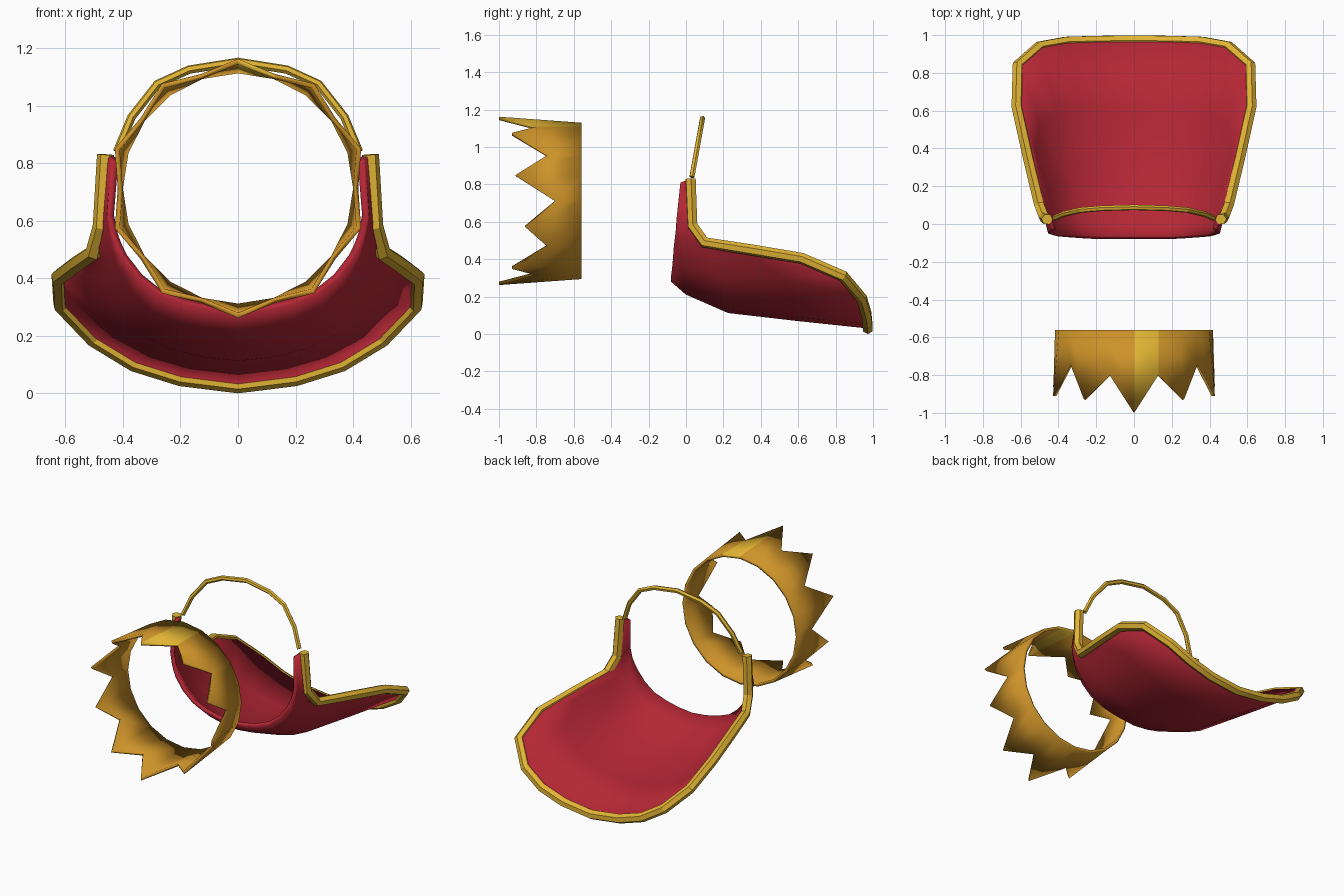
import bpy
from math import sin, cos, pi
from mathutils import Vector

cube = bpy.data.objects.get("Cube")
if cube:
    bpy.data.objects.remove(cube, do_unlink=True)


def make_material(name, colour):
    mat = bpy.data.materials.new(name)
    mat.use_nodes = True
    mat.diffuse_color = (*colour, 1)
    mat.node_tree.nodes["Principled BSDF"].inputs["Base Color"].default_value = (*colour, 1)
    return mat


RED = make_material("deep red", (0.46, 0.02, 0.036))
GOLD = make_material("yellow gold", (0.76, 0.46, 0.035))
AMBER = make_material("amber gold", (0.61, 0.29, 0.022))


def finish(obj, angle):
    bpy.ops.object.select_all(action="DESELECT")
    obj.select_set(True)
    bpy.context.view_layer.objects.active = obj
    bpy.ops.object.shade_smooth_by_angle(angle=angle)


def make_sheet(name, verts, faces, thickness, materials):
    """Thin sheet thickened towards its inner side."""
    mesh = bpy.data.meshes.new(name)
    mesh.from_pydata(verts, [], faces)
    for mat in materials:
        mesh.materials.append(mat)
    obj = bpy.data.objects.new(name, mesh)
    bpy.context.collection.objects.link(obj)
    solid = obj.modifiers.new("thickness", "SOLIDIFY")
    solid.thickness = thickness
    solid.offset = -1
    return obj


def make_tube(name, points, radius, mat):
    """Faceted six-sided bar along a path."""
    curve = bpy.data.curves.new(name, "CURVE")
    curve.dimensions = "3D"
    curve.bevel_depth = radius
    curve.bevel_resolution = 1
    curve.use_fill_caps = True
    spline = curve.splines.new("POLY")
    spline.points.add(len(points) - 1)
    for target, point in zip(spline.points, points):
        target.co = (*point, 1)
    curve.materials.append(mat)
    obj = bpy.data.objects.new(name, curve)
    bpy.context.collection.objects.link(obj)
    bpy.ops.object.select_all(action="DESELECT")
    obj.select_set(True)
    bpy.context.view_layer.objects.active = obj
    bpy.ops.object.convert(target="MESH")
    finish(bpy.context.object, 0.4)


def mirrored(points):
    """Continue a half path, ending on the centre plane, to the other side."""
    return points + [(-x, y, z) for x, y, z in reversed(points[:-1])]


# Half outlines of the scoop, from the upper tip down to the centre
front_edge = mirrored([
    (.44, -.03, .81), (.455, -.05, .62), (.44, -.055, .55), (.425, -.06, .51),
    (.405, -.065, .47), (.35, -.07, .4), (.28, -.075, .345), (.19, -.08, .31),
    (.1, -.08, .29), (0, -.08, .28)])
back_rim = mirrored([
    (.46, .025, .83), (.475, .035, .58), (.5, .1, .49), (.56, .35, .45),
    (.62, .62, .405), (.615, .84, .31), (.5, .94, .19), (.36, .965, .105),
    (.2, .97, .055), (0, .972, .03)])
weights = [0, 0, .1, .25, .4, .8, 1, 1, 1, 1]
weights += weights[-2::-1]

# Scoop: lofted between the two outlines, sagging in the middle
stations = [(0, 0), (.075, .05), (.29, .095), (.64, .05), (1, 0)]
verts = []
for a, b, weight in zip(front_edge, back_rim, weights):
    for t, sag in stations:
        p = Vector(a).lerp(Vector(b), t)
        p.z -= sag * weight
        verts.append(p)
rows = len(stations)
faces = []
for c in range(len(front_edge) - 1):
    for r in range(rows - 1):
        i = c * rows + r
        faces.append((i, i + rows, i + rows + 1, i + 1))
finish(make_sheet("scoop_shell", verts, faces, 0.025, [RED]), 0.8)

# Gold edging and the hoop above the opening
make_tube("scoop_trim", back_rim, 0.03, GOLD)
hoop = [(.42, .84), (.37, .96), (.28, 1.075), (.17, 1.125), (0, 1.152)]
make_tube("arched_hoop",
          mirrored([(x, .03 + .18 * (z - .83), z) for x, z in hoop]), 0.015, GOLD)

# Crown: a ring lying on its side, with ten points towards the front
COUNT = 20
CENTRE = 0.712
tips = [-1, -.93, -.91, -.86, -.93, -1]
valleys = [-.8, -.74, -.7, -.74, -.8]
verts = []
for k in range(COUNT):
    side = min(k, COUNT - k)
    is_tip = side % 2 == 0
    edge_y = (tips if is_tip else valleys)[side // 2]
    edge_radius = 0.45 if is_tip else 0.418
    for radius, y in ((.418, -.56), (edge_radius, edge_y)):
        angle = k * 2 * pi / COUNT
        verts.append((radius * sin(angle), y, CENTRE + radius * cos(angle)))
faces = []
for k in range(COUNT):
    i, j = 2 * k, 2 * ((k + 1) % COUNT)
    faces.append((i, i + 1, j + 1, j))
crown = make_sheet("crown_ring", verts, faces, 0.018, [AMBER, GOLD])
crown.data.polygons[0].material_index = 1  # bright panel at the top
finish(crown, 0.7)
